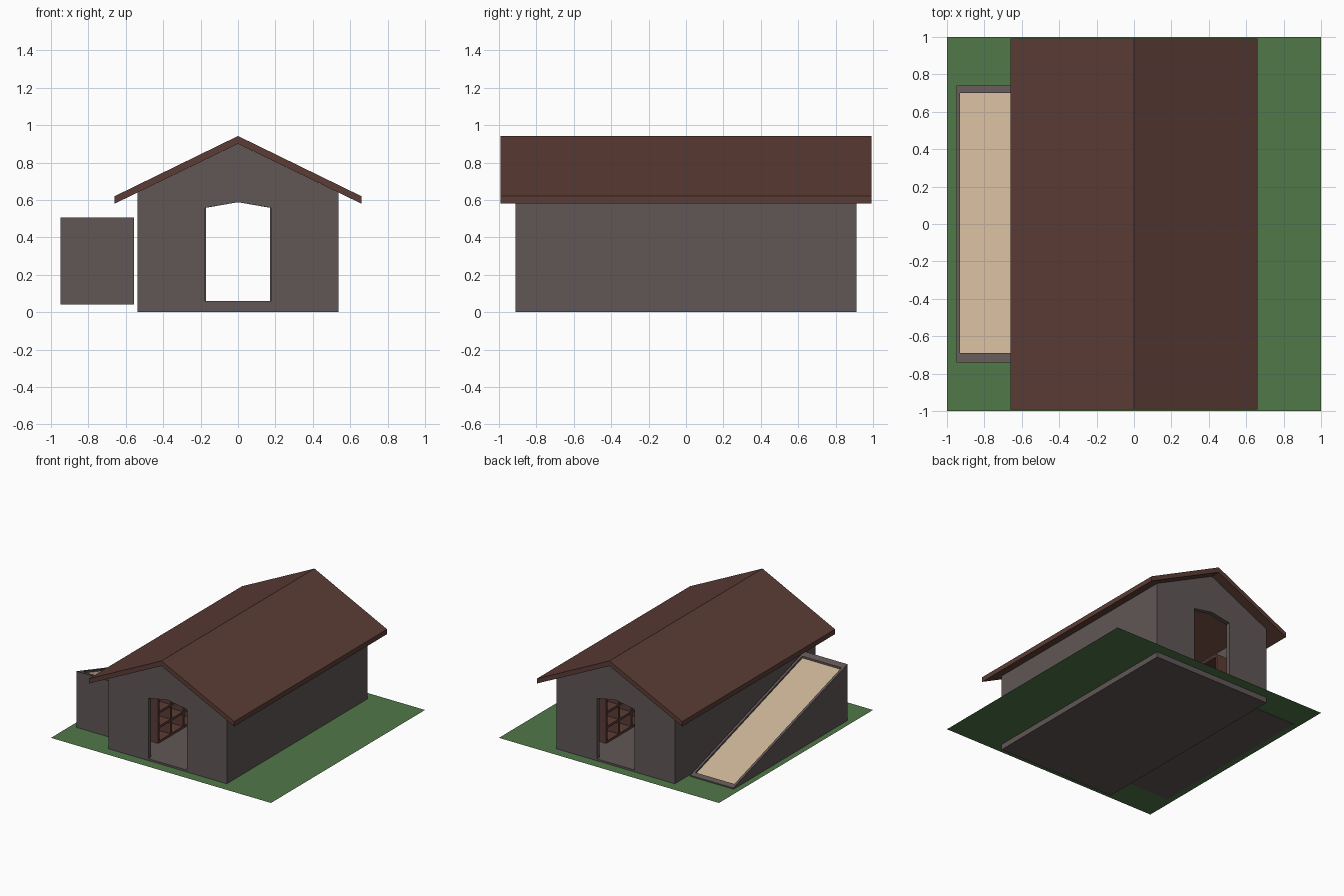
import bpy, bmesh

if "Cube" in bpy.data.objects:
    bpy.data.objects.remove(bpy.data.objects["Cube"])


def material(name, rgb):
    lin = [((c / 255 + 0.055) / 1.055) ** 2.4 for c in rgb]
    m = bpy.data.materials.new(name)
    m.diffuse_color = (*lin, 1)
    m.use_nodes = True
    m.node_tree.nodes["Principled BSDF"].inputs["Base Color"].default_value = m.diffuse_color
    return m


GREY = material("grey_boards", (97, 86, 86))
BROWN = material("brown_wood", (91, 60, 53))
GREEN = material("grass_green", (81, 120, 72))
TAN = material("straw_tan", (204, 179, 151))


def prism(name, profile, axis, a, b, mat, mirror=False):
    """Extrude a profile along x (profile = y,z) or y (profile = x,z)."""
    def at(p, t):
        return (t, p[0], p[1]) if axis == "x" else (p[0], t, p[1])
    bm = bmesh.new()
    lo = [bm.verts.new(at(p, a)) for p in profile]
    hi = [bm.verts.new(at(p, b)) for p in profile]
    n = len(profile)
    bm.faces.new(lo)
    bm.faces.new(hi[::-1])
    for i in range(n):
        j = (i + 1) % n
        bm.faces.new((lo[j], lo[i], hi[i], hi[j]))
    bmesh.ops.recalc_face_normals(bm, faces=bm.faces)
    if mirror:  # open the seam on x = 0
        seam = [f for f in bm.faces if all(abs(v.co.x) < 1e-6 for v in f.verts)]
        bmesh.ops.delete(bm, geom=seam, context="FACES")
    me = bpy.data.meshes.new(name)
    bm.to_mesh(me)
    bm.free()
    me.materials.append(mat)
    ob = bpy.data.objects.new(name, me)
    bpy.context.collection.objects.link(ob)
    if mirror:
        ob.modifiers.new("mirror", "MIRROR")
    return ob


def box(name, x0, x1, y0, y1, z0, z1, mat):
    return prism(name, [(x0, z0), (x1, z0), (x1, z1), (x0, z1)], "y", y0, y1, mat)


# grass sheet
me = bpy.data.meshes.new("grass")
me.from_pydata([(-1, -1, .045), (1, -1, .045), (1, 1, .045), (-1, 1, .045)], [], [(0, 1, 2, 3)])
me.materials.append(GREEN)
bpy.context.collection.objects.link(bpy.data.objects.new("grass", me))

# gable walls with peaked doorways
W, L, T = 0.537, 0.912, 0.035
EAVE = 0.90 - W * 0.485
for name, y0, y1, d in (("front_wall", -L, -L + T, .177), ("back_wall", L - T, L, .172)):
    prism(name, [(0, 0), (W, 0), (W, EAVE), (0, .90), (0, .588), (d, .558), (d, .06), (0, .06)],
          "y", y0, y1, GREY, True)

# side walls and floor
for side, s in (("right", 1), ("left", -1)):
    prism(side + "_wall", [(s * W, 0), (s * W, EAVE), (s * (W - T), EAVE + T * .485), (s * (W - T), 0)],
          "y", -L + T, L - T, GREY)
box("floor", -W + T, W - T, -L + T, L - T, 0, .06, GREY)

# roof
prism("roof", [(0, .90), (.66, .58), (.66, .62), (0, .942)], "y", -.993, .993, BROWN, True)

# nest boxes along both inner side walls
X0, X1, Y, Z0, Z1, COLS, ROWS, P = .27, W - T, .65, .06, .44, 8, 3, .018
for side, s in (("right", 1), ("left", -1)):
    for i in range(COLS + 1):
        y = -Y + i * (2 * Y - P) / COLS
        box(f"{side}_nest_divider", s * X0, s * X1, y, y + P, Z0, Z1, BROWN)
    for i in range(ROWS + 1):
        z = Z0 + i * (Z1 - Z0 - P) / ROWS
        box(f"{side}_nest_shelf", s * X0, s * X1, -Y, Y, z, z + P, BROWN)
    box(f"{side}_nest_back", s * (X1 - .012), s * X1, -Y, Y, Z0, Z1, BROWN)

# sloping ramp tray beside the left wall
RX0, RX1, RY, BASE = -.95, -.555, .74, .042


def top(y):
    return .055 + (RY - y) / (2 * RY) * .452


def wedge(name, x0, x1, y0, y1, drop, mat):
    return prism(name, [(y0, BASE), (y1, BASE), (y1, top(y1) - drop), (y0, top(y0) - drop)],
                 "x", x0, x1, mat)


wedge("ramp_outer_side", RX0, RX0 + .02, -RY, RY, 0, GREY)
wedge("ramp_inner_side", RX1 - .02, RX1, -RY, RY, 0, GREY)
wedge("ramp_high_end", RX0 + .02, RX1 - .02, -RY, -.69, 0, GREY)
wedge("ramp_low_end", RX0 + .02, RX1 - .02, .70, RY, 0, GREY)
bed = wedge("ramp_bed", RX0 + .02, RX1 - .02, -.69, .70, .015, GREY)
bed.data.materials.append(TAN)
for f in bed.data.polygons:
    f.material_index = 1 if f.normal.z > .5 else 0
